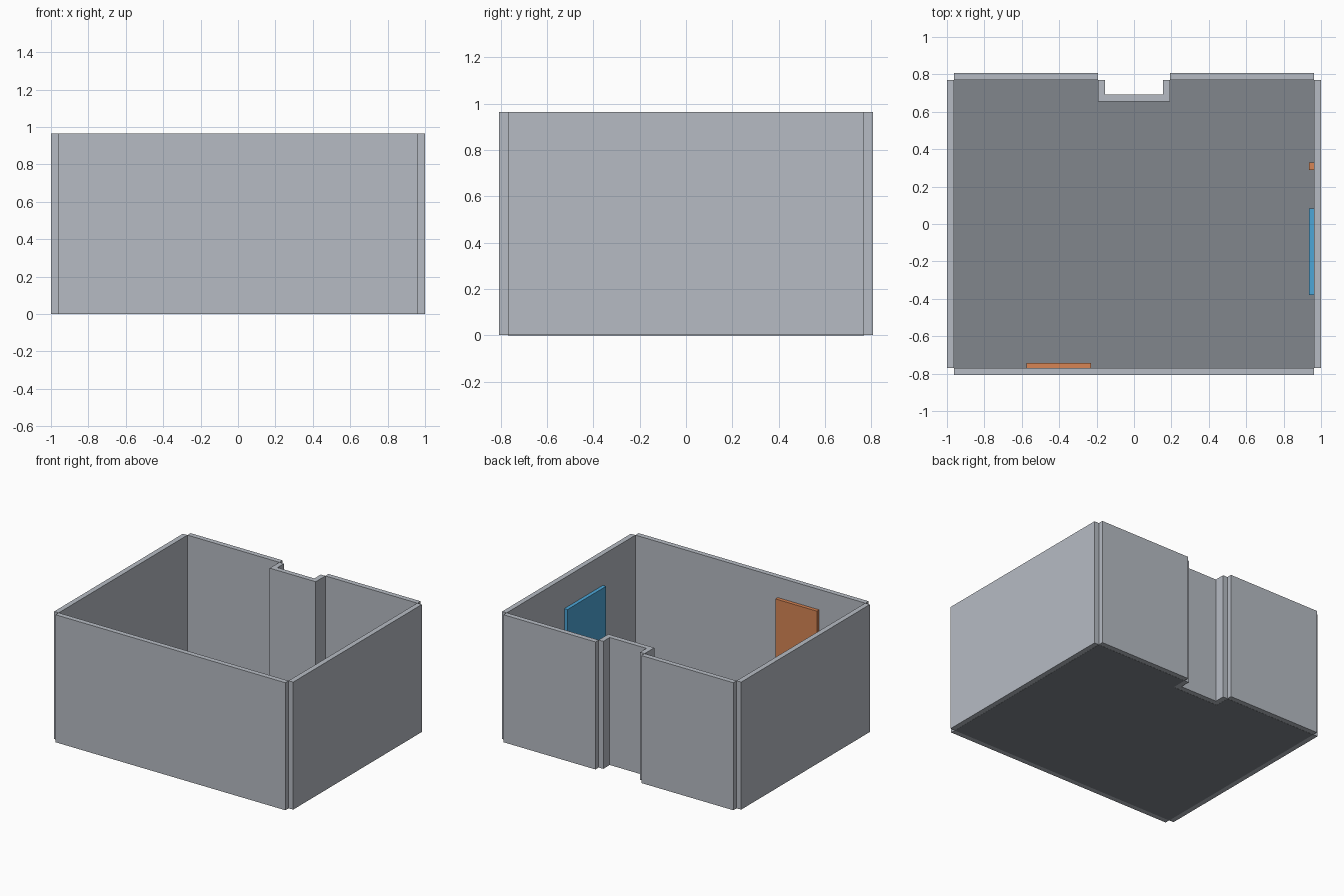
import bpy, bmesh
from mathutils import Vector

if "Cube" in bpy.data.objects:
    bpy.data.objects.remove(bpy.data.objects["Cube"])

M = 1 / 2.6          # one metre of room in model units
FLOOR_T = 0.004
TOP = FLOOR_T + 2.5 * M
WALL_T = 0.1 * M


def material(name, rgb):
    mat = bpy.data.materials.new(name)
    mat.diffuse_color = (*rgb, 1)
    mat.use_nodes = True
    mat.node_tree.nodes["Principled BSDF"].inputs["Base Color"].default_value = mat.diffuse_color
    return mat


wall_grey = material("wall grey", (0.47, 0.50, 0.55))
floor_grey = material("floor grey", (0.22, 0.24, 0.265))
door_orange = material("door orange", (0.68, 0.235, 0.09))
window_blue = material("window blue", (0.075, 0.38, 0.68))


def prism(name, outline, z0, z1, mat):
    """Extrude a flat outline from z0 up to z1."""
    bm = bmesh.new()
    base = bm.faces.new([bm.verts.new((x, y, z0)) for x, y in outline])
    top = bmesh.ops.extrude_face_region(bm, geom=[base])["geom"]
    verts = [v for v in top if isinstance(v, bmesh.types.BMVert)]
    bmesh.ops.translate(bm, verts=verts, vec=(0, 0, z1 - z0))
    bmesh.ops.recalc_face_normals(bm, faces=bm.faces)
    mesh = bpy.data.meshes.new(name)
    bm.to_mesh(mesh)
    bm.free()
    mesh.materials.append(mat)
    obj = bpy.data.objects.new(name, mesh)
    bpy.context.collection.objects.link(obj)
    return obj


def plate(name, x0, x1, y0, y1, z0, z1, mat):
    return prism(name, [(x0, y0), (x1, y0), (x1, y1), (x0, y1)], z0, z1, mat)


# Room outline, counter-clockwise, with a niche pushed in at the back
X, Y = 2.5 * M, 2.0 * M
NX, NY = 0.5 * M, 1.7 * M
room = [(-X, -Y), (X, -Y), (X, Y), (NX, Y), (NX, NY), (-NX, NY), (-NX, Y), (-X, Y)]
names = ["front_wall", "right_wall", "back_wall_right", "niche_side_right",
         "niche_back", "niche_side_left", "back_wall_left", "left_wall"]

# Floor slab
prism("floor", room, 0, FLOOR_T, floor_grey)

# One wall per outline edge, thickened outwards so the outer corners stay open
for i, name in enumerate(names):
    a, b = Vector(room[i]), Vector(room[(i + 1) % len(room)])
    d = (b - a).normalized()
    out = Vector((d.y, -d.x)) * WALL_T
    prism(name, [a, a + out, b + out, b], 0.001, TOP, wall_grey)

# Fittings standing proud of the inner wall faces
D = 0.027
plate("door", -0.575, -0.23, -Y, -Y + D, FLOOR_T, FLOOR_T + 2.1 * M, door_orange)
plate("window", X - D, X, -0.38, 0.082, FLOOR_T + 0.9 * M, FLOOR_T + 1.9 * M, window_blue)
plate("wall_socket", X - D, X, 0.29, 0.33, 0.1, 0.14, door_orange)
